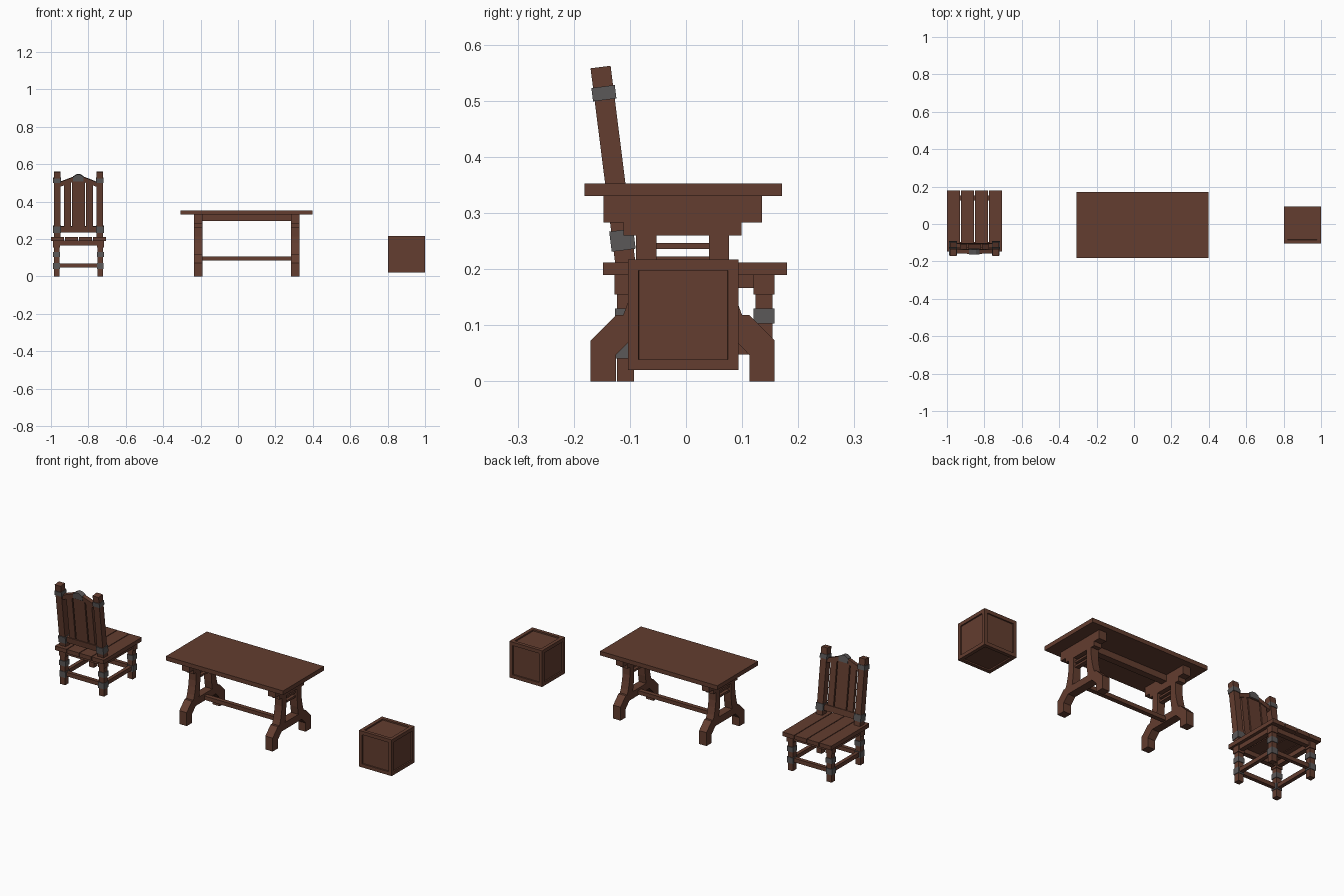
import bpy, bmesh, math
from mathutils import Matrix, Vector

if "Cube" in bpy.data.objects:
    bpy.data.objects.remove(bpy.data.objects["Cube"])


def material(name, rgb):
    m = bpy.data.materials.new(name)
    m.diffuse_color = (*rgb, 1)
    m.use_nodes = True
    m.node_tree.nodes["Principled BSDF"].inputs["Base Color"].default_value = m.diffuse_color
    return m


WOOD = material("dark wood", (0.125, 0.047, 0.029))
IRON = material("grey iron", (0.105, 0.098, 0.098))


def finish(name, bm, mat, matrix=None):
    if matrix:
        bm.transform(matrix)
    bmesh.ops.recalc_face_normals(bm, faces=bm.faces)
    me = bpy.data.meshes.new(name)
    bm.to_mesh(me)
    bm.free()
    me.materials.append(mat)
    ob = bpy.data.objects.new(name, me)
    bpy.context.collection.objects.link(ob)
    return ob


def box(name, x, y, z, mat=WOOD, matrix=None):
    """Box from (min, max) ranges."""
    bm = bmesh.new()
    bmesh.ops.create_cube(bm, size=1)
    for v in bm.verts:
        v.co = [(r[0] + r[1]) / 2 + c * (r[1] - r[0]) for c, r in zip(v.co, (x, y, z))]
    return finish(name, bm, mat, matrix)


def block(name, cx, cy, w, z0, z1, mat=WOOD, matrix=None):
    """Square upright block."""
    h = w / 2
    return box(name, (cx - h, cx + h), (cy - h, cy + h), (z0, z1), mat, matrix)


def prism(name, pts, axis, a, b, mat=WOOD, matrix=None):
    """Outline of (horizontal, z) points extruded along x or y from a to b."""
    bm = bmesh.new()
    vs = [bm.verts.new((a, p, z) if axis == "x" else (p, a, z)) for p, z in pts]
    face = bm.faces.new(vs)
    ext = bmesh.ops.extrude_face_region(bm, geom=[face])
    d = Vector((b - a, 0, 0) if axis == "x" else (0, b - a, 0))
    bmesh.ops.translate(bm, vec=d, verts=[g for g in ext["geom"] if isinstance(g, bmesh.types.BMVert)])
    return finish(name, bm, mat, matrix)


# ---- Crate with recessed panels on all six sides
bm = bmesh.new()
bmesh.ops.create_cube(bm, size=0.197)
panels = list(bm.faces)
bmesh.ops.inset_individual(bm, faces=panels, thickness=0.027)
bmesh.ops.inset_individual(bm, faces=panels, thickness=0.0005, depth=-0.007)
finish("crate", bm, WOOD, Matrix.Translation((0.9, -0.005, 0.1185)))

# ---- Table
TY = -0.006
box("table_top", (-0.308, 0.398), (-0.181, 0.171), (0.33, 0.353))
box("table_under_rail", (-0.2, 0.295), (TY - 0.018, TY + 0.018), (0.296, 0.331))
box("table_stretcher", (-0.2, 0.295), (TY - 0.012, TY + 0.012), (0.085, 0.106))

half_foot = [(0.106, 0.118), (0.119, 0.118), (0.164, 0.073), (0.164, 0),
             (0.119, 0), (0.119, 0.047), (0.087, 0.08)]
column = [(0.106, 0.118), (0.097, 0.142), (0.088, 0.18), (0.083, 0.215), (0.083, 0.262),
          (0.047, 0.262), (0.047, 0.2), (0.05, 0.16), (0.057, 0.117)]
for side, x0, x1 in (("left", -0.234, -0.19), ("right", 0.284, 0.328)):
    foot = half_foot + [(-y, z) for y, z in reversed(half_foot)]
    prism(side + "_trestle_foot", [(y + TY, z) for y, z in foot], "x", x0, x1)
    for s, part in ((-1, "front"), (1, "back")):
        prism(f"{side}_trestle_{part}_column", [(s * y + TY, z) for y, z in column], "x", x0, x1)
    box(side + "_trestle_lower_cap", (x0, x1), (TY - 0.105, TY + 0.105), (0.26, 0.284))
    box(side + "_trestle_upper_cap", (x0, x1), (TY - 0.141, TY + 0.141), (0.283, 0.331))
    for z in (0.212, 0.236):
        box(side + "_trestle_slat", (x0 + 0.01, x1 - 0.01), (TY - 0.05, TY + 0.05), (z, z + 0.011))

# ---- Chair: seat planks
CX, BACK, FRONT = -0.853, -0.108, 0.139
for i in range(4):
    x = CX - 0.147 + i * 0.0745
    box("seat_plank", (x, x + 0.0705), (-0.148, 0.18), (0.19, 0.212))

# Legs with iron bands
for s in (-1, 1):
    x = CX + s * 0.117
    for y, part in ((BACK, "back"), (FRONT, "front")):
        block(part + "_leg", x, y, 0.030, 0, 0.16)
        block(part + "_leg_cap", x, y, 0.038, 0.155, 0.191)
        block(part + "_leg_upper_band", x, y, 0.037, 0.103, 0.13, IRON)
        block(part + "_leg_lower_band", x, y, 0.036, 0.041, 0.073, IRON)
    # Side rails and stretchers
    box("side_seat_rail", (x - 0.013, x + 0.013), (BACK, FRONT), (0.166, 0.191))
    box("side_stretcher", (x - 0.01, x + 0.01), (BACK, FRONT), (0.048, 0.07))
for y, part in ((BACK, "back"), (FRONT, "front")):
    box(part + "_seat_rail", (CX - 0.117, CX + 0.117), (y - 0.013, y + 0.013), (0.166, 0.191))
    box(part + "_stretcher", (CX - 0.117, CX + 0.117), (y - 0.01, y + 0.01), (0.048, 0.07))

# Leaning backrest, built upright and tilted about the rear of the seat
TILT = Matrix.Translation((CX, BACK, 0.21)) @ Matrix.Rotation(math.radians(7.2), 4, "X")
for s in (-1, 1):
    x = s * 0.114
    block("back_post", x, 0, 0.036, -0.01, 0.353, WOOD, TILT)
    block("back_post_upper_band", x, 0, 0.042, 0.294, 0.318, IRON, TILT)
    block("back_post_lower_band", x, 0, 0.043, 0.024, 0.06, IRON, TILT)
box("back_lower_rail", (-0.1, 0.1), (-0.011, 0.011), (0.026, 0.058), WOOD, TILT)
for x0, x1, top in ((-0.077, -0.041, 0.305), (-0.035, 0.035, 0.315), (0.041, 0.077, 0.305)):
    box("back_slat", (x0, x1), (-0.007, 0.007), (0.04, top), WOOD, TILT)

# Peaked crest rail with an iron plate
half_crest = [(0.1, 0.272), (0.1, 0.297), (0.075, 0.307), (0.03, 0.324), (0.008, 0.336)]
crest = half_crest + [(-x, z) for x, z in reversed(half_crest)] + [(-0.03, 0.298), (0.03, 0.298)]
prism("crest_rail", crest, "y", -0.011, 0.011, WOOD, TILT)
plate = [(0.028, 0.302), (0.028, 0.327), (0.008, 0.339), (-0.008, 0.339), (-0.028, 0.327), (-0.028, 0.302)]
prism("crest_plate", plate, "y", -0.014, 0.014, IRON, TILT)
